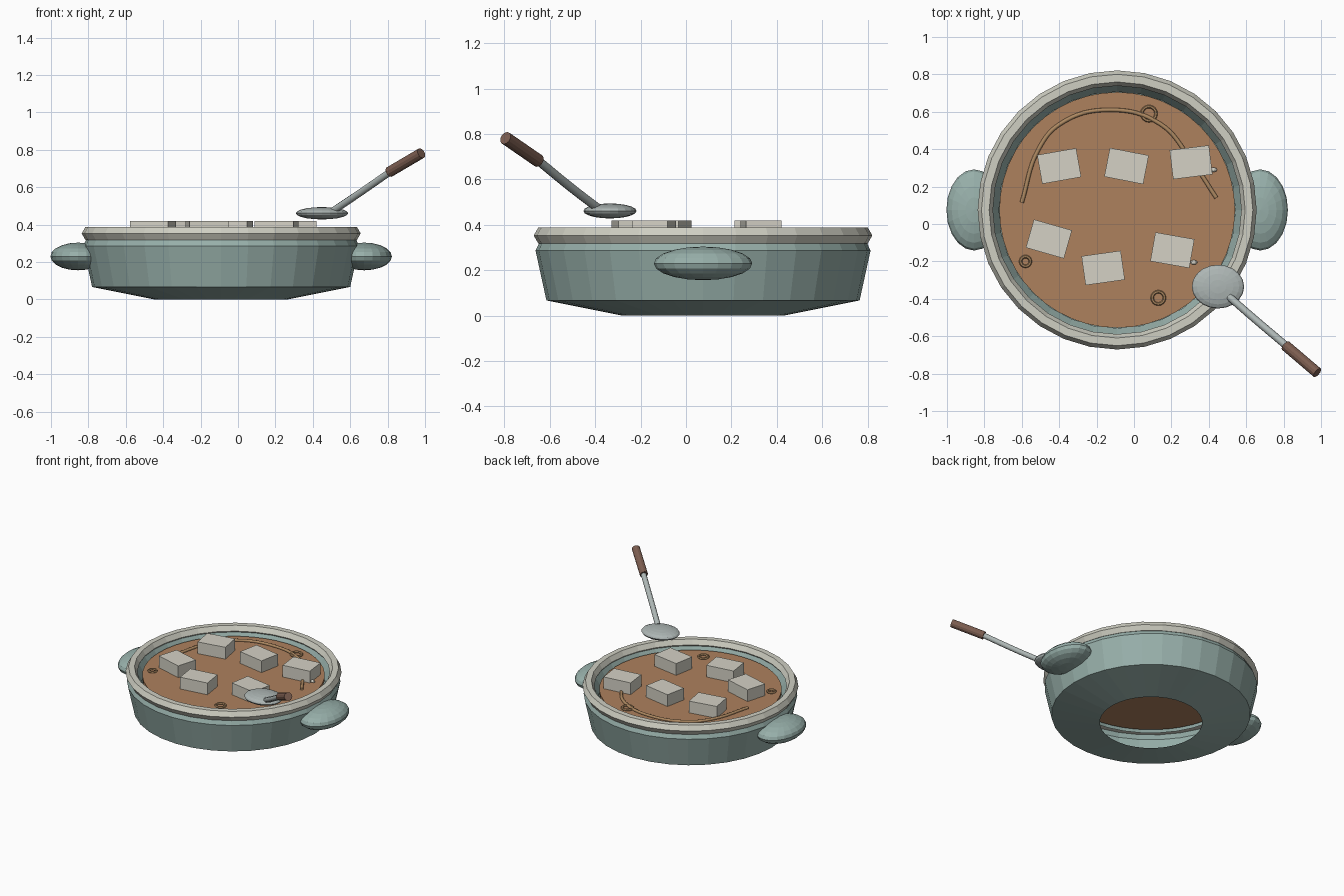
import bpy, bmesh
from math import radians, cos, sin, pi
from mathutils import Vector

if "Cube" in bpy.data.objects:
    bpy.data.objects.remove(bpy.data.objects["Cube"])

CX, CY = -0.09, 0.075  # pot axis


def material(name, rgb):
    m = bpy.data.materials.new(name)
    m.diffuse_color = (*rgb, 1)
    m.use_nodes = True
    m.node_tree.nodes["Principled BSDF"].inputs["Base Color"].default_value = m.diffuse_color
    return m


TEAL = material("teal_glaze", (0.31, 0.43, 0.40))
CREAM = material("cream_glaze", (0.62, 0.62, 0.54))
BROTH = material("broth_brown", (0.42, 0.22, 0.11))
TOFU = material("tofu_white", (0.66, 0.64, 0.56))
GARNISH = material("garnish_tan", (0.42, 0.25, 0.12))
METAL = material("dull_metal", (0.42, 0.47, 0.46))
WOOD = material("dark_wood", (0.20, 0.11, 0.08))


def finish(name, mat):
    ob = bpy.context.object
    ob.name = name
    ob.data.materials.append(mat)
    return ob


def lathe(name, profile, mat, n=32):
    bm = bmesh.new()
    rings = [[bm.verts.new((r * cos(2 * pi * i / n), r * sin(2 * pi * i / n), z))
              for i in range(n)] for r, z in profile]
    for a, b in zip(rings, rings[1:]):
        for i in range(n):
            j = (i + 1) % n
            bm.faces.new((a[i], a[j], b[j], b[i]))
    me = bpy.data.meshes.new(name)
    bm.to_mesh(me)
    bm.free()
    me.materials.append(mat)
    ob = bpy.data.objects.new(name, me)
    ob.location = (CX, CY, 0)
    bpy.context.collection.objects.link(ob)
    return ob


def ellipsoid(name, loc, semi, mat, seg=20, rings=10):
    bpy.ops.mesh.primitive_uv_sphere_add(segments=seg, ring_count=rings, location=loc)
    bpy.context.object.scale = semi
    return finish(name, mat)


def torus(name, loc, major, minor, mat, n=32, m=6):
    bpy.ops.mesh.primitive_torus_add(location=loc, major_radius=major, minor_radius=minor,
                                     major_segments=n, minor_segments=m)
    return finish(name, mat)


def tube(name, pts, radius, mat, res=5):
    cu = bpy.data.curves.new(name, 'CURVE')
    cu.dimensions = '3D'
    cu.bevel_depth = radius
    cu.bevel_resolution = 2
    cu.resolution_u = res
    cu.use_fill_caps = True
    sp = cu.splines.new('BEZIER')
    sp.bezier_points.add(len(pts) - 1)
    for bp, p in zip(sp.bezier_points, pts):
        bp.co = p
        bp.handle_left_type = bp.handle_right_type = 'AUTO'
    cu.materials.append(mat)
    ob = bpy.data.objects.new(name, cu)
    bpy.context.collection.objects.link(ob)
    return ob


# Pot: open at the bottom, with a short inner lip
lathe("pot_body", [(0.355, 0), (0.69, 0.067), (0.738, 0.287), (0.722, 0.32),
                   (0.67, 0.345), (0.632, 0.28)], TEAL)
torus("pot_rim", (CX, CY, 0.353), 0.705, 0.041, CREAM)

# Side handles
for side, s in (("left", -1), ("right", 1)):
    ellipsoid(side + "_handle", (CX + s * 0.765, CY, 0.23), (0.148, 0.217, 0.074), TEAL)

# Broth surface
bpy.ops.mesh.primitive_cylinder_add(vertices=48, radius=0.63, depth=0.025,
                                    location=(CX, CY, 0.318))
finish("broth", BROTH)

# Tofu blocks: x, y, turn in degrees
for i, (x, y, a) in enumerate([(-0.40, 0.31, 10), (-0.04, 0.31, -11), (0.305, 0.33, 7),
                               (-0.455, -0.08, -16), (-0.165, -0.235, 8), (0.205, -0.14, -10)]):
    bpy.ops.mesh.primitive_cube_add(size=1, location=(x, y, 0.37), rotation=(0, 0, radians(a)))
    bpy.context.object.scale = (0.212, 0.157, 0.1)
    finish(f"tofu_block_{i + 1}", TOFU)

# Noodle
tube("noodle", [(x, y, 0.336) for x, y in
                [(-0.60, 0.115), (-0.51, 0.40), (-0.395, 0.535), (-0.13, 0.61),
                 (0.14, 0.535), (0.30, 0.35), (0.44, 0.14)]], 0.011, GARNISH, 8)

# Onion rings
for i, (x, y, r) in enumerate([(0.08, 0.59, 0.038), (-0.58, -0.20, 0.026), (0.13, -0.395, 0.033)]):
    torus(f"onion_ring_{i + 1}", (x, y, 0.335), r, 0.009, GARNISH, 16, 6)

# Small crumbs beside two blocks
for i, (x, y) in enumerate([(0.425, 0.29), (0.32, -0.205)]):
    ellipsoid(f"crumb_{i + 1}", (x, y, 0.335), (0.02, 0.013, 0.012), TOFU, 8, 6)

# Ladle: bowl, curved shaft and grip
ellipsoid("ladle_bowl", (0.449, -0.335, 0.461), (0.14, 0.117, 0.033), METAL)
tube("ladle_shaft", [(0.51, -0.39, 0.475), (0.63, -0.495, 0.555), (0.825, -0.66, 0.69)],
     0.02, METAL)
a, b = Vector((0.81, -0.65, 0.682)), Vector((0.98, -0.795, 0.782))
bpy.ops.mesh.primitive_cylinder_add(vertices=12, radius=0.029, depth=(b - a).length,
                                    location=(a + b) / 2)
bpy.context.object.rotation_euler = (b - a).to_track_quat('Z', 'Y').to_euler()
finish("ladle_grip", WOOD)
